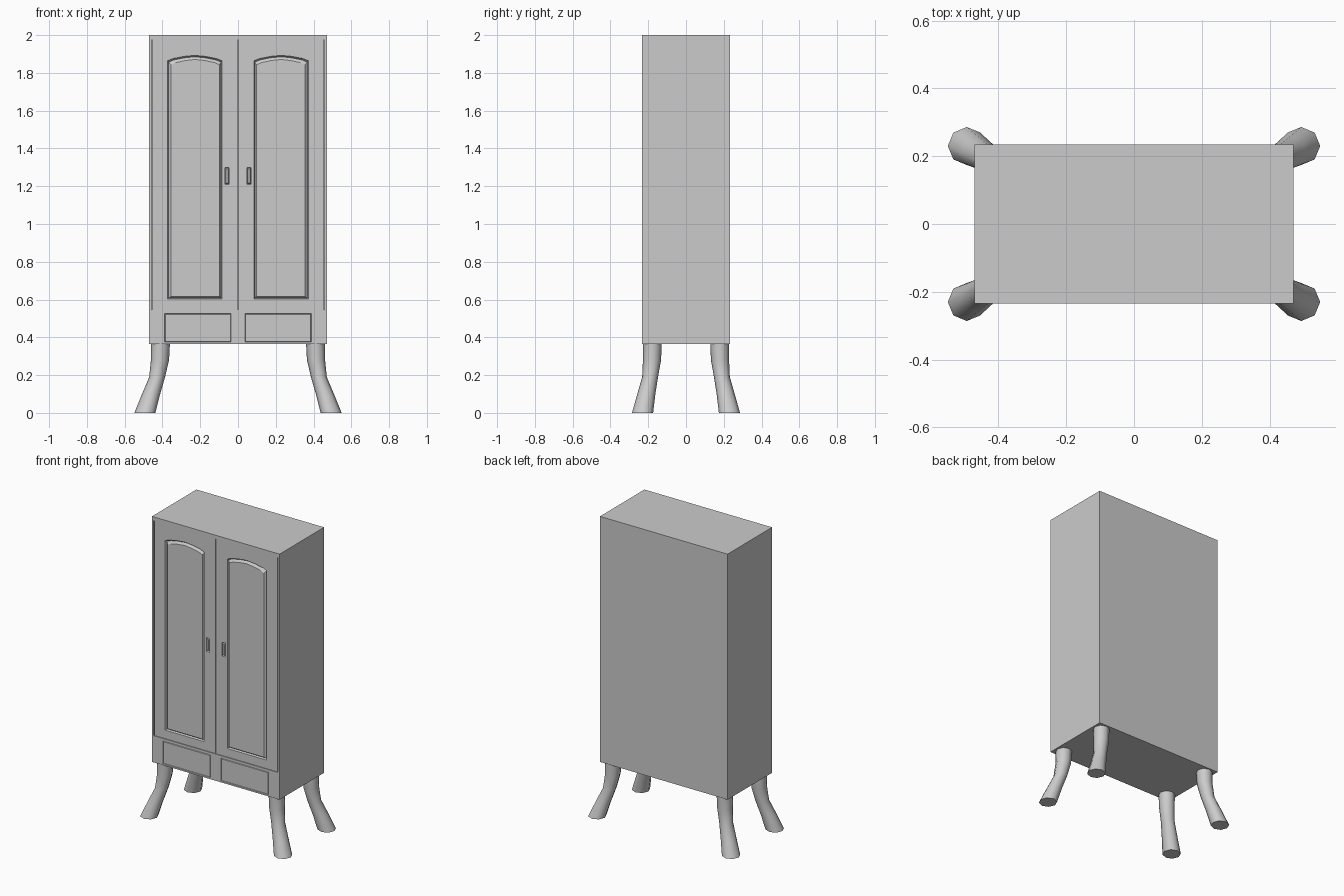
import bpy, bmesh, math

if "Cube" in bpy.data.objects:
    bpy.data.objects.remove(bpy.data.objects["Cube"])

W, F, ZB, ZT = 0.47, -0.234, 0.365, 2.0   # half width, front y, body bottom, top


def make_object(name, bm):
    bmesh.ops.recalc_face_normals(bm, faces=bm.faces)
    me = bpy.data.meshes.new(name)
    bm.to_mesh(me)
    bm.free()
    ob = bpy.data.objects.new(name, me)
    bpy.context.collection.objects.link(ob)
    return ob


def add_box(bm, x0, x1, y0, y1, z0, z1):
    vs = bmesh.ops.create_cube(bm, size=1)["verts"]
    for v in vs:
        v.co.x = x0 if v.co.x < 0 else x1
        v.co.y = y0 if v.co.y < 0 else y1
        v.co.z = z0 if v.co.z < 0 else z1


def bridge_loops(bm, loops, closed):
    n = len(loops[0])
    for k in range(len(loops) if closed else len(loops) - 1):
        a, b = loops[k], loops[(k + 1) % len(loops)]
        for i in range(n):
            j = (i + 1) % n
            bm.faces.new((a[i], a[j], b[j], b[i]))


def add_ring(bm, outer, inner, depth):
    """Groove cutter: steep outer wall, slope back up to the inner outline."""
    mid = [(o[0] * .65 + i[0] * .35, o[1] * .65 + i[1] * .35) for o, i in zip(outer, inner)]
    rows = [(outer, F - .01), (outer, F), (mid, F + depth), (inner, F), (inner, F - .01)]
    loops = [[bm.verts.new((x, y, z)) for x, z in pts] for pts, y in rows]
    bridge_loops(bm, loops, True)


def arch(x0, x1, z0, z1, rise):
    m, w = (x0 + x1) / 2, (x1 - x0) / 2
    return [(x0, z0), (x1, z0), (x1, z1), (m + w * .8, z1 + rise * .4),
            (m + w * .4, z1 + rise * .8), (m, z1 + rise),
            (m - w * .4, z1 + rise * .8), (m - w * .8, z1 + rise * .4), (x0, z1)]


def rect(x0, x1, z0, z1):
    return [(x0, z0), (x1, z0), (x1, z1), (x0, z1)]


# Cabinet body
bm = bmesh.new()
add_box(bm, -W, W, F, -F, ZB, ZT)
body = make_object("cabinet_body", bm)

# Cutters for the front: door gaps, door panels, drawers, recessed handles
gaps = bmesh.new()
for x in (-.456, 0, .456):
    add_box(gaps, x - .003, x + .003, F - .01, F + .012, .545, 1.975)
sills = bmesh.new()
add_box(sills, -.456, .456, F - .01, F + .006, .543, .546)
panels = bmesh.new()
for s in (-1, 1):
    mir = lambda pts: [(s * x, z) for x, z in pts]
    add_ring(panels, mir(arch(.085, .373, .603, 1.865, .028)),
             mir(arch(.098, .355, .617, 1.843, .028)), .012)
    add_ring(panels, mir(rect(.037, .388, .375, .526)),
             mir(rect(.041, .384, .379, .522)), .005)
    add_ring(panels, mir(rect(.047, .070, 1.208, 1.300)),
             mir(rect(.053, .063, 1.218, 1.290)), .010)

for name, cut_bm in (("gap_cutter", gaps), ("sill_cutter", sills), ("panel_cutter", panels)):
    cutter = make_object(name, cut_bm)
    cutter.hide_render = True
    mod = body.modifiers.new(name, "BOOLEAN")
    mod.operation, mod.solver, mod.object = "DIFFERENCE", "EXACT", cutter
    bpy.context.view_layer.objects.active = body
    bpy.ops.object.modifier_apply(modifier=mod.name)
    bpy.data.objects.remove(cutter)

# Splayed octagonal legs: (z, centre x, centre y, radius)
SECTIONS = [(.375, .410, .178, .050), (.28, .413, .180, .048), (.19, .428, .190, .042),
            (.10, .460, .210, .048), (0, .493, .230, .056)]
for sx, side in ((-1, "left"), (1, "right")):
    for sy, end in ((-1, "front"), (1, "back")):
        bm = bmesh.new()
        loops = [[bm.verts.new((sx * (cx + r * math.cos(i * math.pi / 4)),
                                sy * (cy + r * math.sin(i * math.pi / 4)), z))
                  for i in range(8)] for z, cx, cy, r in SECTIONS]
        bridge_loops(bm, loops, False)
        bm.faces.new(loops[0])
        bm.faces.new(loops[-1])
        leg = make_object(f"{end}_{side}_leg", bm)
        bpy.ops.object.select_all(action="DESELECT")
        leg.select_set(True)
        bpy.context.view_layer.objects.active = leg
        bpy.ops.object.shade_smooth_by_angle(angle=math.radians(50))
